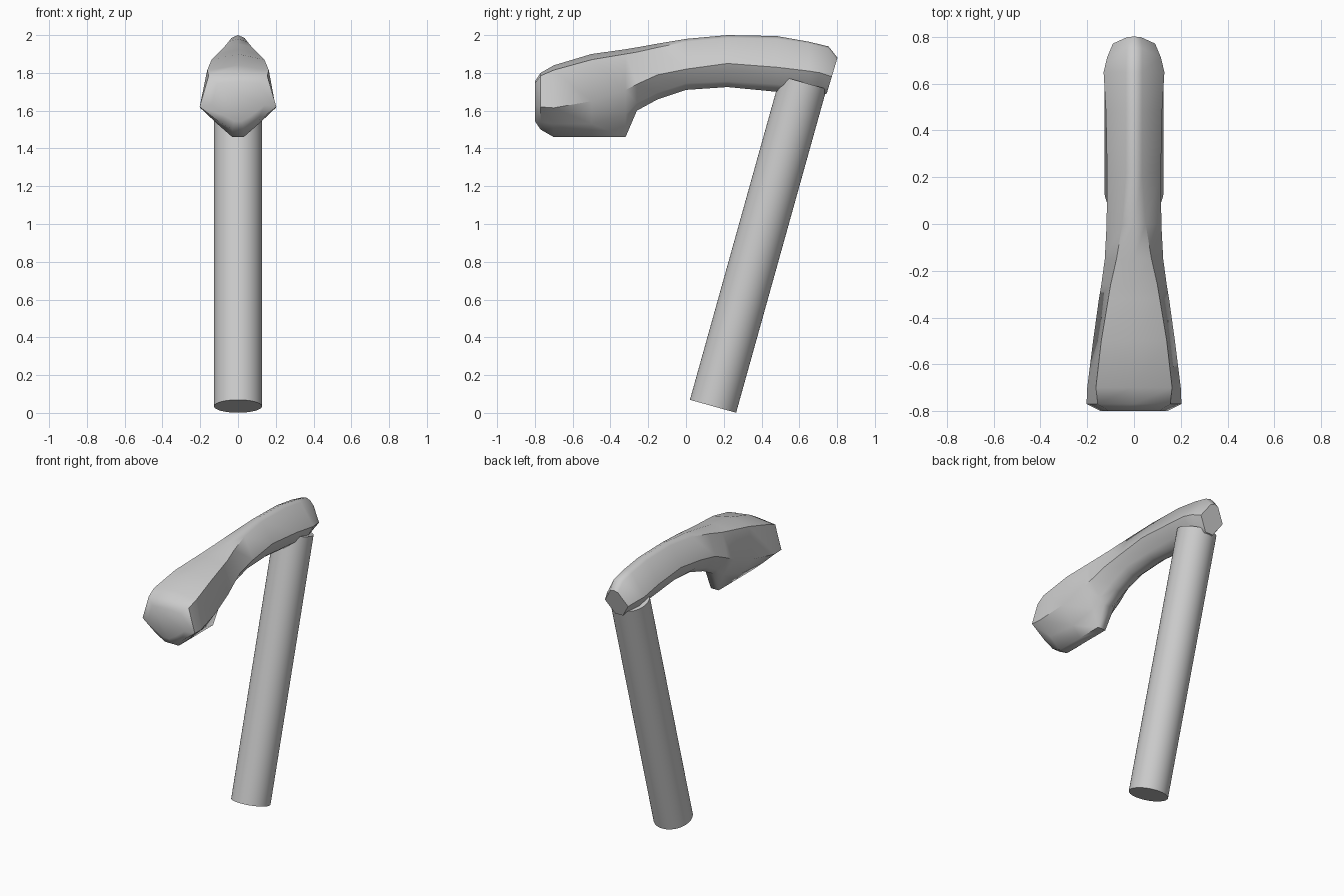
import bpy
import bmesh
import math
from mathutils import Vector

cube = bpy.data.objects.get("Cube")
if cube:
    bpy.data.objects.remove(cube, do_unlink=True)

grey = bpy.data.materials.new("plain grey")
grey.use_nodes = True
colour = (0.6, 0.6, 0.6, 1)
grey.diffuse_color = colour
grey.node_tree.nodes["Principled BSDF"].inputs["Base Color"].default_value = colour

KEEL_HALF = 0.03


def finish(obj, angle):
    """Give the part its colour and smooth shading with sharp edges kept."""
    obj.data.materials.clear()
    obj.data.materials.append(grey)
    bpy.ops.object.select_all(action="DESELECT")
    obj.select_set(True)
    bpy.context.view_layer.objects.active = obj
    bpy.ops.object.shade_smooth_by_angle(angle=math.radians(angle))


def section(y, top, sx, sz, wx, wz, kx, kz, bottom):
    """Closed outline: crown, shoulder, widest point, flank and keel, mirrored in x."""
    half = [(sx, sz), (wx, wz), (kx, kz), (KEEL_HALF, bottom)]
    outline = [(0, top)] + half + [(-x, z) for x, z in reversed(half)]
    lean = 0.3 if y > 0.7 else 0
    return [Vector((x, y + lean * (z - 1.79), z)) for x, z in outline]


# Head: sections from the broad nose to the slanted tail
stations = [
    (-0.77, 1.80, 0.155, 1.785, 0.203, 1.62, 0.10, 1.54, 1.50),
    (-0.70, 1.84, 0.163, 1.815, 0.20, 1.615, 0.11, 1.53, 1.46),
    (-0.50, 1.90, 0.14, 1.87, 0.175, 1.65, 0.09, 1.53, 1.46),
    (-0.32, 1.925, 0.11, 1.90, 0.15, 1.71, 0.07, 1.58, 1.46),
    (-0.26, 1.935, 0.10, 1.91, 0.14, 1.74, 0.065, 1.64, 1.60),
    (-0.15, 1.955, 0.075, 1.935, 0.125, 1.79, 0.065, 1.695, 1.66),
    (0, 1.98, 0.05, 1.965, 0.117, 1.82, 0.07, 1.745, 1.71),
    (0.22, 2.0, 0.035, 1.985, 0.115, 1.85, 0.07, 1.755, 1.725),
    (0.48, 1.995, 0.035, 1.98, 0.12, 1.83, 0.08, 1.74, 1.70),
    (0.65, 1.965, 0.035, 1.955, 0.13, 1.81, 0.09, 1.73, 1.68),
    (0.71, 1.94, 0.035, 1.93, 0.115, 1.80, 0.07, 1.72, 1.68),
    (0.775, 1.88, 0.03, 1.87, 0.09, 1.78, 0.05, 1.72, 1.69),
]
rings = [section(*s) for s in stations]

# Shallow bulge on the nose
nose = Vector((0, -0.80, 1.65))
rings.insert(0, [Vector((p.x * 0.7, nose.y, nose.z + (p.z - nose.z) * 0.7)) for p in rings[0]])

bm = bmesh.new()
loops = [[bm.verts.new(p) for p in ring] for ring in rings]
for a, b in zip(loops, loops[1:]):
    for i in range(len(a)):
        j = (i + 1) % len(a)
        bm.faces.new((a[i], a[j], b[j], b[i]))
bm.faces.new(loops[0])
bm.faces.new(loops[-1])
bmesh.ops.recalc_face_normals(bm, faces=bm.faces)
mesh = bpy.data.meshes.new("head")
bm.to_mesh(mesh)
bm.free()
head = bpy.data.objects.new("head", mesh)
bpy.context.collection.objects.link(head)
finish(head, 48)

# Handle: leaning round bar set into the head
foot = Vector((0, 0.143, 0.035))
axis = Vector((0, 0.269, 0.963)).normalized()
length = 1.78
bpy.ops.mesh.primitive_cylinder_add(vertices=48, radius=0.127, depth=length,
                                    location=foot + axis * length / 2)
handle = bpy.context.object
handle.name = "handle"
handle.rotation_euler = axis.to_track_quat("Z", "Y").to_euler()
finish(handle, 40)
